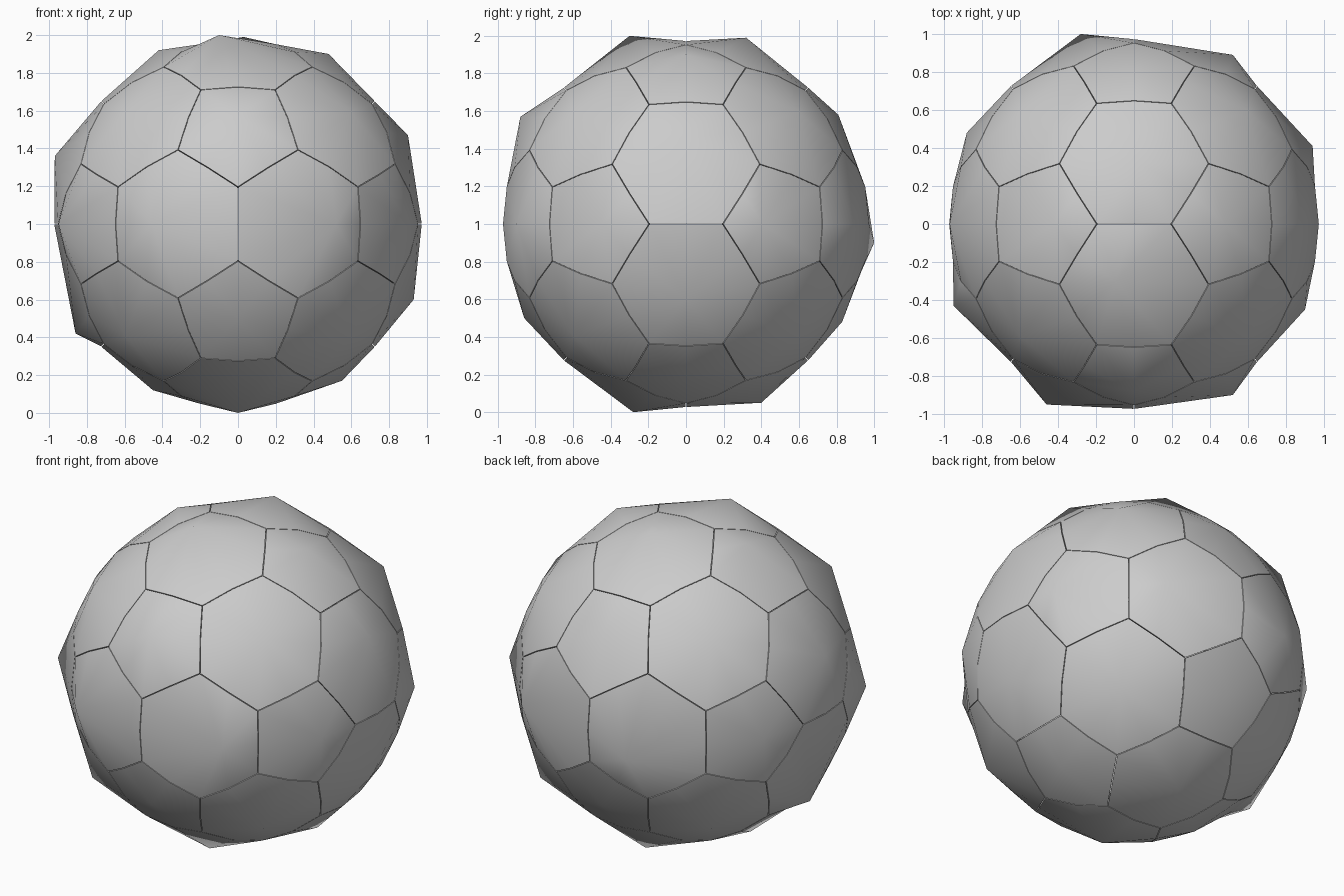
import bpy
import bmesh
import math
from mathutils import Vector

cube = bpy.data.objects.get("Cube")
if cube:
    bpy.data.objects.remove(cube)

PHI = (1 + math.sqrt(5)) / 2
SEAM_RADIUS = 0.973

# Hand-shaped high points of the panels; other panels peak at their middle
PEAKS = [Vector(p) for p in (
    (-.1, -.3, 1), (.03, .32, .99), (0, .4, -.95), (0, -.28, -1),
    (0, -.88, .57), (0, .81, .58), (0, .83, -.52), (0, -.86, -.5),
    (-.97, 0, .36), (.9, 0, .47), (.93, 0, -.4), (-.86, 0, -.58),
    (.48, 0, .9), (-.42, 0, .92), (.55, 0, -.83), (-.45, 0, -.88),
    (-.28, 1, -.1), (.52, .89, 0), (-.46, -.95, 0), (.52, -.9, 0),
    (-.88, .48, 0), (.94, .41, 0), (-.95, -.43, 0), (.9, -.45, 0))]

# One grey leather colour
leather = bpy.data.materials.new("grey_leather")
leather.use_nodes = True
grey = (0.6, 0.6, 0.6, 1)
leather.diffuse_color = grey
bsdf = leather.node_tree.nodes["Principled BSDF"]
bsdf.inputs["Base Color"].default_value = grey
bsdf.inputs["Roughness"].default_value = 0.6


def icosahedron_points():
    points = []
    for a in (-1, 1):
        for b in (-PHI, PHI):
            points += [Vector((0, b, a)), Vector((b, a, 0)), Vector((a, 0, b))]
    return points


def ordered_ring(points, axis):
    """Sort the corners of a panel counter-clockwise about its outward axis."""
    u = axis.orthogonal().normalized()
    v = axis.cross(u)
    return sorted(points, key=lambda p: math.atan2(p.dot(v), p.dot(u)))


def add_panel(bm, corners, default_height):
    """A faceted dome with a bowed rim and a short lip into the seam."""
    axis = sum(corners, Vector()).normalized()
    corners = ordered_ring(corners, axis)
    middle = axis * SEAM_RADIUS
    nearest = max(PEAKS, key=lambda p: p.normalized().dot(axis))
    close = nearest.normalized().dot(axis) > math.cos(math.radians(17))
    peak = bm.verts.new(nearest if close else axis * default_height)

    rim = []
    for a, b in zip(corners, corners[1:] + corners[:1]):
        for p in (a, (a + b) / 2):
            on_seam = p.normalized() * SEAM_RADIUS
            rim.append(on_seam.lerp(middle, 0.006))
    top = [bm.verts.new(p) for p in rim]
    lip = [bm.verts.new(p * 0.96) for p in rim]
    for i in range(len(rim)):
        j = (i + 1) % len(rim)
        bm.faces.new((top[i], top[j], peak))
        bm.faces.new((lip[i], lip[j], top[j], top[i]))


def finish(bm, name):
    mesh = bpy.data.meshes.new(name)
    bm.to_mesh(mesh)
    bm.free()
    mesh.materials.append(leather)
    obj = bpy.data.objects.new(name, mesh)
    obj.location.z = 1
    bpy.context.collection.objects.link(obj)
    bpy.ops.object.select_all(action='DESELECT')
    obj.select_set(True)
    bpy.context.view_layer.objects.active = obj
    bpy.ops.object.shade_smooth_by_angle(angle=math.radians(45))


# Truncating an icosahedron gives the two families of panels
points = icosahedron_points()
near = {i: [j for j, q in enumerate(points) if 0 < (q - p).length < 2.1]
        for i, p in enumerate(points)}


def cut(i, j):
    return (points[i] * 2 + points[j]) / 3


# Pentagons sit on the corners
pentagons = bmesh.new()
for i in near:
    add_panel(pentagons, [cut(i, j) for j in near[i]], 1.0)
finish(pentagons, "pentagon_panels")

# Hexagons sit on the triangles
hexagons = bmesh.new()
for i in near:
    for j in near[i]:
        for k in near[j]:
            if i < j < k and k in near[i]:
                pairs = ((i, j), (j, i), (j, k), (k, j), (k, i), (i, k))
                add_panel(hexagons, [cut(a, b) for a, b in pairs], 1.03)
finish(hexagons, "hexagon_panels")
